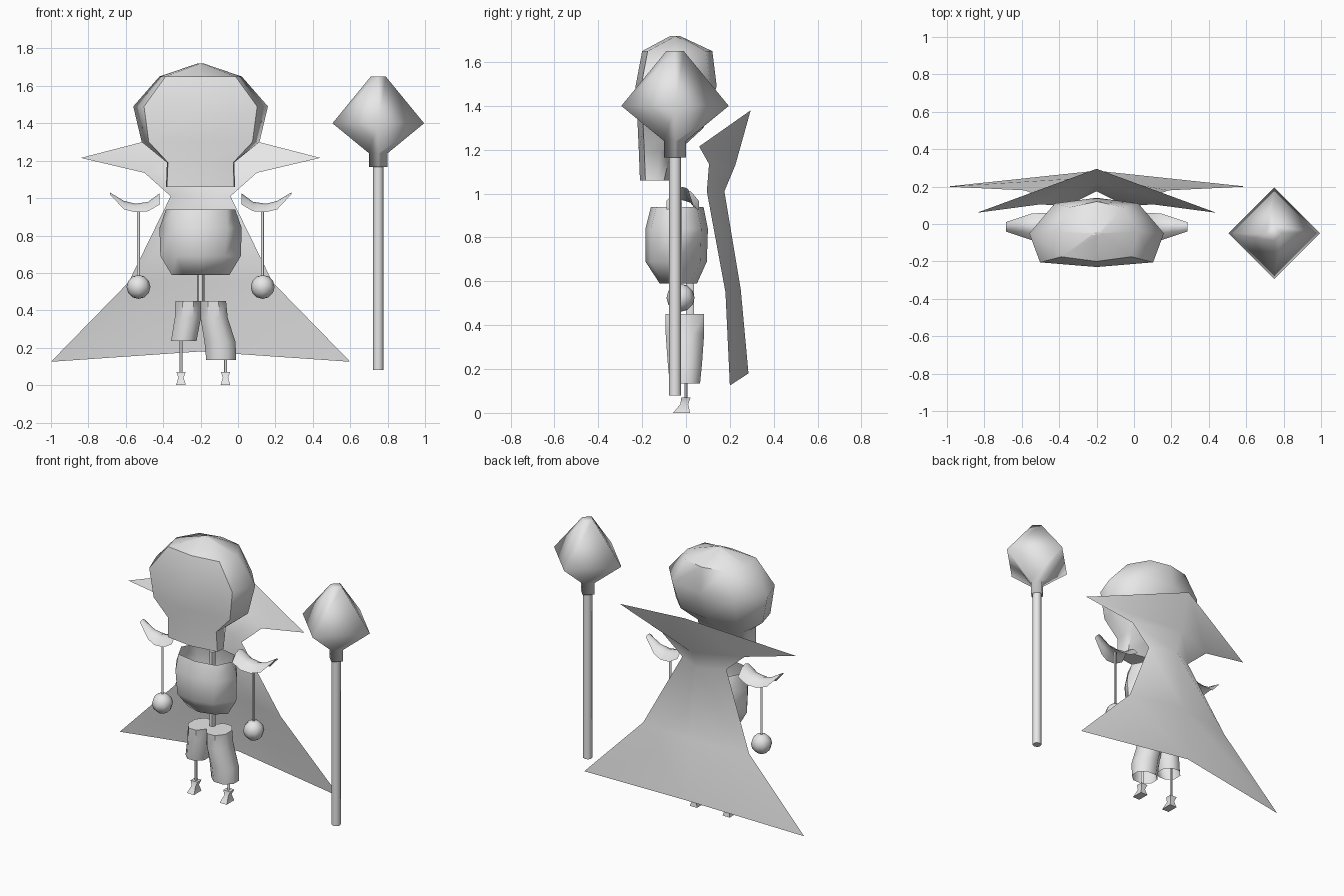
import bpy, bmesh, math
from mathutils import Vector

if "Cube" in bpy.data.objects:
    bpy.data.objects.remove(bpy.data.objects["Cube"])

CX = -0.2  # centre line of the figure

grey = bpy.data.materials.new("plain grey")
grey.diffuse_color = (0.8, 0.8, 0.8, 1)
grey.use_nodes = True
grey.node_tree.nodes["Principled BSDF"].inputs["Base Color"].default_value = grey.diffuse_color


def finish(name, bm, angle=60, recalc=True):
    if recalc:
        bmesh.ops.recalc_face_normals(bm, faces=bm.faces)
    me = bpy.data.meshes.new(name)
    bm.to_mesh(me)
    bm.free()
    ob = bpy.data.objects.new(name, me)
    bpy.context.collection.objects.link(ob)
    me.materials.append(grey)
    bpy.ops.object.select_all(action='DESELECT')
    ob.select_set(True)
    bpy.context.view_layer.objects.active = ob
    bpy.ops.object.shade_smooth_by_angle(angle=math.radians(angle))
    return ob


def loft(name, rings, bottom=True, top=True, angle=60):
    """Skin a list of closed rings, given from one end to the other."""
    bm = bmesh.new()
    vs = [[bm.verts.new(p) for p in r] for r in rings]
    n = len(vs[0])
    for a, b in zip(vs, vs[1:]):
        for i in range(n):
            j = (i + 1) % n
            bm.faces.new((a[i], a[j], b[j], b[i]))
    if bottom:
        bm.faces.new(vs[0][::-1])
    if top:
        bm.faces.new(vs[-1])
    return finish(name, bm, angle)


def oval(cx, cy, rx, ry, z, n=8, turn=0.0):
    return [(cx + rx * math.cos(turn + 2 * math.pi * i / n),
             cy + ry * math.sin(turn + 2 * math.pi * i / n), z) for i in range(n)]


def rod(name, x, y, r, z0, z1, n=6):
    return loft(name, [oval(x, y, r, r, z0, n), oval(x, y, r, r, z1, n)])


def body_ring(z, hw, yf, yb, corner, back, ym):
    """Eight-sided section: flat front, pointed sides, tapered back."""
    half = [(0, yf), (hw * corner, yf + 0.025), (hw, ym), (hw * back, yb - 0.03), (0, yb)]
    pts = half + [(-x, y) for x, y in half[3:0:-1]]
    return [(CX + x, y, z) for x, y in pts]


# head with a narrow jaw block
loft("head", [
    body_ring(1.06, 0.185, -0.21, -0.07, 0.97, 0.9, -0.13),
    body_ring(1.19, 0.18, -0.215, -0.04, 0.97, 0.9, -0.12),
    body_ring(1.30, 0.315, -0.22, 0.08, 0.88, 0.65, -0.06),
    body_ring(1.49, 0.36, -0.23, 0.14, 0.84, 0.62, -0.05),
    body_ring(1.65, 0.22, -0.20, 0.12, 0.85, 0.65, -0.04),
    body_ring(1.72, 0.015, -0.07, -0.03, 0.8, 0.6, -0.05)], angle=50)

# torso, open at the neck
loft("torso", [
    body_ring(0.59, 0.155, -0.12, 0.05, 0.6, 0.6, -0.04),
    body_ring(0.69, 0.215, -0.185, 0.095, 0.6, 0.6, -0.04),
    body_ring(0.84, 0.22, -0.185, 0.10, 0.65, 0.65, -0.04),
    body_ring(0.94, 0.185, -0.16, 0.08, 0.75, 0.75, -0.04)], top=False)
rod("spine", CX, 0.02, 0.02, 0.42, 0.94)


# trousers: two legs of different length, open at the cuffs
def trouser(name, rows):
    loft(name, [oval(cx, -0.005, hw / math.cos(math.pi / 8), ry, z, 8, math.pi / 8)
                for z, cx, hw, ry in rows], bottom=False, angle=50)


trouser("right_trouser_leg", [(0.235, -0.29, 0.068, 0.075), (0.36, -0.268, 0.07, 0.095),
                              (0.45, -0.267, 0.068, 0.095)])
trouser("left_trouser_leg", [(0.135, -0.09, 0.08, 0.075), (0.23, -0.096, 0.083, 0.085),
                             (0.36, -0.128, 0.073, 0.095), (0.45, -0.133, 0.069, 0.095)])

# shins and hourglass feet
for side, x, z in (("right", -0.305, 0.30), ("left", -0.067, 0.20)):
    rod(side + "_shin", x, 0.0, 0.009, 0.06, z)
    loft(side + "_foot", [oval(x, -0.02, 0.037, 0.055, 0.0, 4, math.pi / 4),
                          oval(x, -0.008, 0.02, 0.025, 0.04, 4, math.pi / 4),
                          oval(x, 0.0, 0.035, 0.03, 0.07, 4, math.pi / 4)], angle=40)

# shoulder pads, hanging arms and ball hands
for side, s in (("right", -1), ("left", 1)):
    bm = bmesh.new()
    rows = []
    # distance out, ridge height, half depth, drop of the rim
    for d, z, w, drop in ((0.22, 1.025, 0.075, 0.06), (0.28, 0.98, 0.075, 0.05),
                          (0.35, 0.97, 0.07, 0.045), (0.41, 0.985, 0.05, 0.045),
                          (0.485, 1.03, 0.025, 0.01)):
        rows.append([bm.verts.new((CX + s * d, -0.015 + t * w, z - drop * t * t))
                     for t in (-1, -0.5, 0, 0.5, 1)])
    for a, b in zip(rows, rows[1:]):
        for i in range(4):
            f = (a[i], b[i], b[i + 1], a[i + 1])
            bm.faces.new(f if s > 0 else f[::-1])
    finish(side + "_shoulder_pad", bm, recalc=False)
    x = CX + s * 0.332
    rod(side + "_arm", x, -0.025, 0.008, 0.55, 0.965)
    bm = bmesh.new()
    bmesh.ops.create_uvsphere(bm, u_segments=8, v_segments=6, radius=0.064)
    bmesh.ops.translate(bm, verts=bm.verts, vec=Vector((x, -0.025, 0.525)))
    finish(side + "_hand", bm)

# cape with a wide pointed collar, folded along the middle
bm = bmesh.new()
grid = []
# edge half width, edge y, edge z, middle y, middle z
for w, ye, ze, yc, zc in ((0.80, 0.20, 0.125, 0.285, 0.18), (0.385, 0.18, 0.55, 0.25, 0.56),
                          (0.16, 0.095, 1.01, 0.175, 1.01), (0.30, 0.105, 1.135, 0.225, 1.13),
                          (0.64, 0.06, 1.215, 0.295, 1.38)):
    grid.append([bm.verts.new(p) for p in
                 ((CX - w, ye, ze), (CX, yc, zc), (CX + w, ye, ze))])
for a, b in zip(grid, grid[1:]):
    for i in range(2):
        bm.faces.new((a[i], b[i], b[i + 1], a[i + 1]))
finish("cape", bm, recalc=False)

# staff with a four-sided crystal
SX, SY = 0.75, -0.05
rod("staff_pole", SX, SY, 0.028, 0.08, 1.18, 8)
loft("staff_crystal", [oval(SX, SY, r, r, z, 4) for r, z in
                       ((0.05, 1.165), (0.05, 1.24), (0.245, 1.40), (0.04, 1.65))], angle=95)
